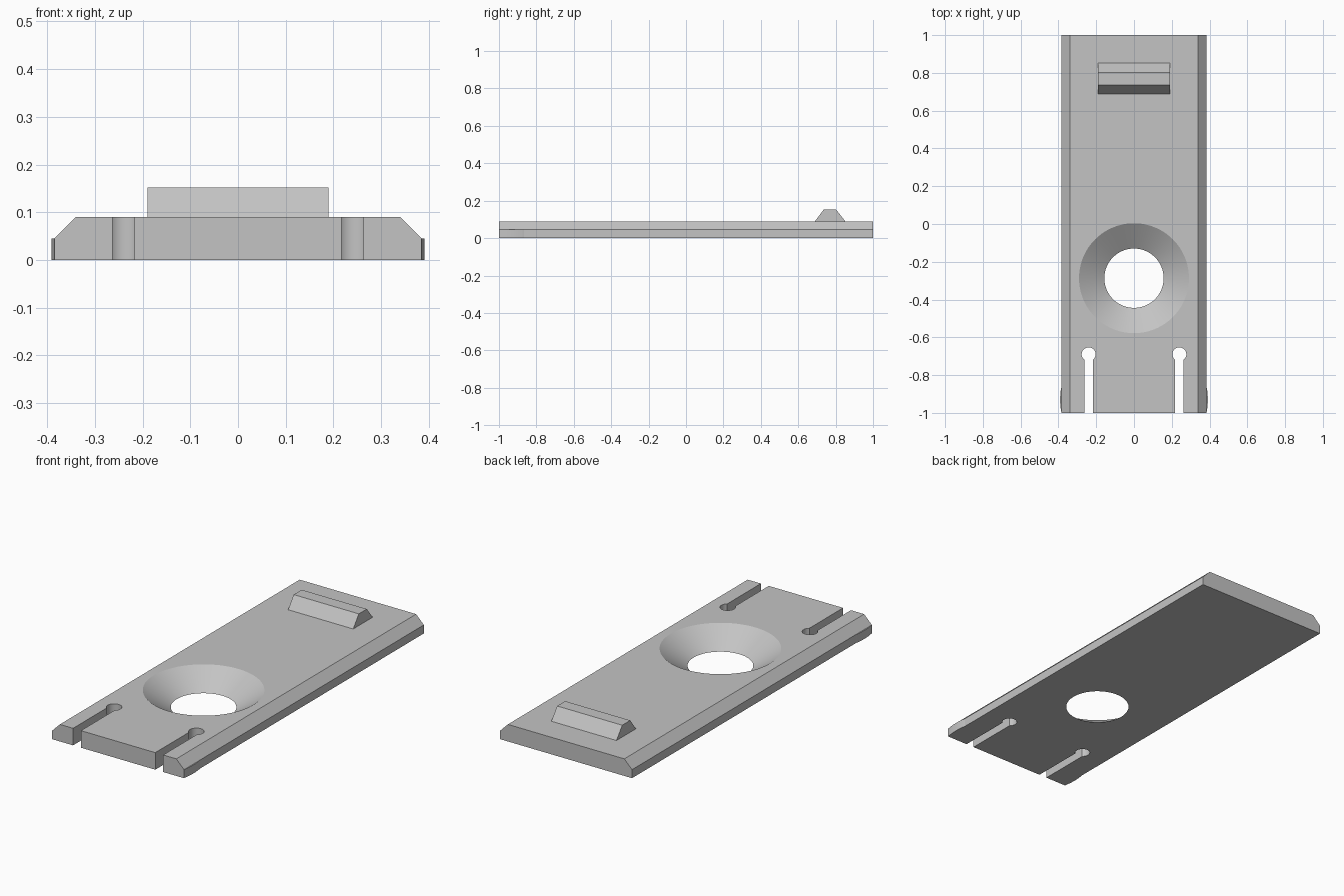
import bpy, bmesh, math
from mathutils import Matrix

cube = bpy.data.objects.get("Cube")
if cube:
    bpy.data.objects.remove(cube, do_unlink=True)

grey = bpy.data.materials.new("plain grey")
grey.use_nodes = True
colour = (0.55, 0.55, 0.55, 1)
grey.diffuse_color = colour
grey.node_tree.nodes["Principled BSDF"].inputs["Base Color"].default_value = colour

THICK = 0.09
HALF_W = 0.385


def add_object(name, bm):
    bmesh.ops.recalc_face_normals(bm, faces=bm.faces)
    mesh = bpy.data.meshes.new(name)
    bm.to_mesh(mesh)
    bm.free()
    mesh.materials.append(grey)
    obj = bpy.data.objects.new(name, mesh)
    bpy.context.collection.objects.link(obj)
    return obj


def prism(name, profile, place, start, end):
    """Extrude a 2D profile; place(u, v, w) turns it into a 3D point."""
    bm = bmesh.new()
    a = [bm.verts.new(place(u, v, start)) for u, v in profile]
    b = [bm.verts.new(place(u, v, end)) for u, v in profile]
    bm.faces.new(a)
    bm.faces.new(b)
    for i in range(len(a)):
        j = (i + 1) % len(a)
        bm.faces.new((a[i], a[j], b[j], b[i]))
    return add_object(name, bm)


def cone(name, x, y, z0, z1, r0, r1, sides):
    bm = bmesh.new()
    bmesh.ops.create_cone(bm, cap_ends=True, segments=sides, radius1=r0, radius2=r1,
                          depth=z1 - z0, matrix=Matrix.Translation((x, y, (z0 + z1) / 2)))
    return add_object(name, bm)


def cut(target, cutter):
    cutter.hide_render = True
    mod = target.modifiers.new("cut", "BOOLEAN")
    mod.operation = "DIFFERENCE"
    mod.solver = "EXACT"
    mod.object = cutter
    bpy.context.view_layer.objects.active = target
    bpy.ops.object.modifier_apply(modifier=mod.name)
    bpy.data.objects.remove(cutter, do_unlink=True)


def along_y(u, v, w):
    return (u, w, v)


def along_x(u, v, w):
    return (w, u, v)


def along_z(u, v, w):
    return (u, v, w)


# Base plate with chamfered long edges
half = [(HALF_W, 0), (HALF_W, 0.045), (0.34, THICK)]
plate = prism("base_plate", half + [(-x, z) for x, z in reversed(half)], along_y, -1, 1)

# Countersunk hole, cutter carried past both faces along its slope
r_low, r_top, over = 0.157, 0.291, 0.02
slope = (r_top - r_low) / THICK
cut(plate, cone("countersink_cutter", 0, -0.287, -over, THICK + over,
                r_low - slope * over, r_top + slope * over, 96))

# Two keyhole slots that free the spring arms
for side in (-1, 1):
    arc = [math.radians(-52 + 284 * i / 32) for i in range(33)]
    keyhole = [(side * 0.24 + 0.037 * math.cos(a), -0.69 + 0.037 * math.sin(a)) for a in arc]
    keyhole += [(side * 0.24 - 0.023, -1.1), (side * 0.24 + 0.023, -1.1)]
    cut(plate, prism("slot_cutter", keyhole, along_z, -0.1, 0.2))

# Shallow rounded detents on the outer side of each arm
for side, label in ((-1, "right"), (1, "left")):
    steps = [i / 16 for i in range(17)]
    bulge = [(side * (HALF_W - 0.002 + 0.008 * math.sin(math.pi * t) ** 0.7), -1 + 0.14 * t)
             for t in steps]
    bulge += [(side * 0.37, -0.86), (side * 0.37, -1)]
    prism(label + "_detent", bulge, along_z, 0, 0.045)

# Raised grip ridge near the back
prism("grip_ridge", [(0.688, THICK - 0.002), (0.736, 0.152), (0.803, 0.152), (0.853, THICK - 0.002)],
      along_x, -0.19, 0.19)

# Smooth curved walls, keep hard edges
bpy.ops.object.select_all(action="DESELECT")
for obj in bpy.context.collection.objects:
    if obj.type == "MESH" and obj.data.materials and obj.data.materials[0] == grey:
        obj.select_set(True)
        bpy.context.view_layer.objects.active = obj
bpy.ops.object.shade_smooth_by_angle(angle=math.radians(25))
